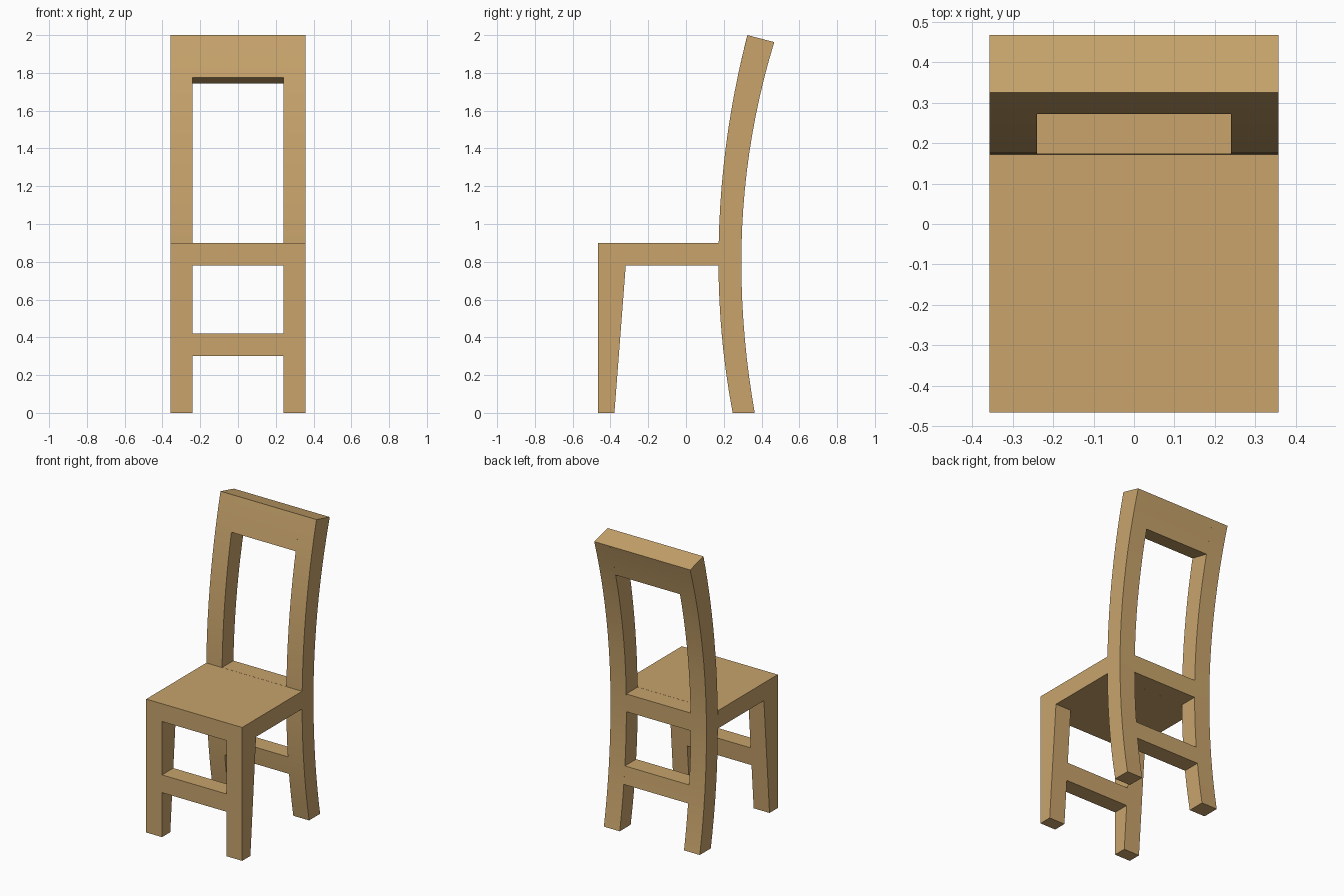
import bpy, bmesh, math

if "Cube" in bpy.data.objects:
    bpy.data.objects.remove(bpy.data.objects["Cube"])

HALF_W, INNER = 0.358, 0.24     # outer half width, inside face of the legs
FRONT = -0.467

wood = bpy.data.materials.new("tan wood")
wood.diffuse_color = (0.578, 0.371, 0.150, 1)
wood.use_nodes = True
wood.node_tree.nodes["Principled BSDF"].inputs["Base Color"].default_value = wood.diffuse_color


def bow(z, y0, r_up, r_down):
    """Y of a bowed edge: two arcs that meet at z = 0.8."""
    d = z - 0.8
    r = r_up if d > 0 else r_down
    return y0 + r - math.sqrt(r * r - d * d)


def bowed_profile(zf0, zb0, zf1, zb1, n):
    """Side profile (y, z) of a piece of the bowed back between two cuts."""
    front = [zf0 + (zf1 - zf0) * i / n for i in range(n + 1)]
    back = [zb0 + (zb1 - zb0) * i / n for i in range(n + 1)]
    pts = [(bow(z, 0.172, 4.78, 4.30), z) for z in front]
    pts += [(bow(z, 0.293, 3.97, 4.54), z) for z in reversed(back)]
    return pts


def extrude(name, profile, x0, x1):
    """Extrude a (y, z) profile along x."""
    bm = bmesh.new()
    a = [bm.verts.new((x0, y, z)) for y, z in profile]
    b = [bm.verts.new((x1, y, z)) for y, z in profile]
    bm.faces.new(a)
    bm.faces.new(b[::-1])
    n = len(profile)
    for i in range(n):
        j = (i + 1) % n
        bm.faces.new((a[j], a[i], b[i], b[j]))
    bmesh.ops.recalc_face_normals(bm, faces=bm.faces[:])
    me = bpy.data.meshes.new(name)
    bm.to_mesh(me)
    bm.free()
    me.materials.append(wood)
    ob = bpy.data.objects.new(name, me)
    bpy.context.collection.objects.link(ob)
    bpy.ops.object.select_all(action='DESELECT')
    ob.select_set(True)
    bpy.context.view_layer.objects.active = ob
    bpy.ops.object.shade_smooth_by_angle(angle=math.radians(30))
    return ob


def leg_back(z):
    """Y of the tapering rear face of the front legs."""
    return -0.379 + 0.06 * z / 0.78


def front_profile(z0, z1):
    return [(FRONT, z0), (leg_back(z0), z0), (leg_back(z1), z1), (FRONT, z1)]


# legs, left and right
for side, x0, x1 in (("left", -HALF_W, -INNER), ("right", INNER, HALF_W)):
    extrude("front_leg_" + side, front_profile(0, 0.78), x0, x1)
    extrude("back_post_" + side, bowed_profile(0, 0, 2.0, 1.963, 20), x0, x1)

# seat, with its rear part between the posts
extrude("seat", [(FRONT, 0.78), (0.172, 0.78), (0.172, 0.9), (FRONT, 0.9)], -HALF_W, HALF_W)
extrude("seat_rear", bowed_profile(0.78, 0.78, 0.9, 0.9, 2), -INNER, INNER)

# stretchers and top rail
extrude("front_stretcher", front_profile(0.3, 0.42), -INNER, INNER)
extrude("back_stretcher", bowed_profile(0.3, 0.3, 0.42, 0.42, 2), -INNER, INNER)
extrude("top_rail", bowed_profile(1.775, 1.745, 2.0, 1.963, 4), -INNER, INNER)
